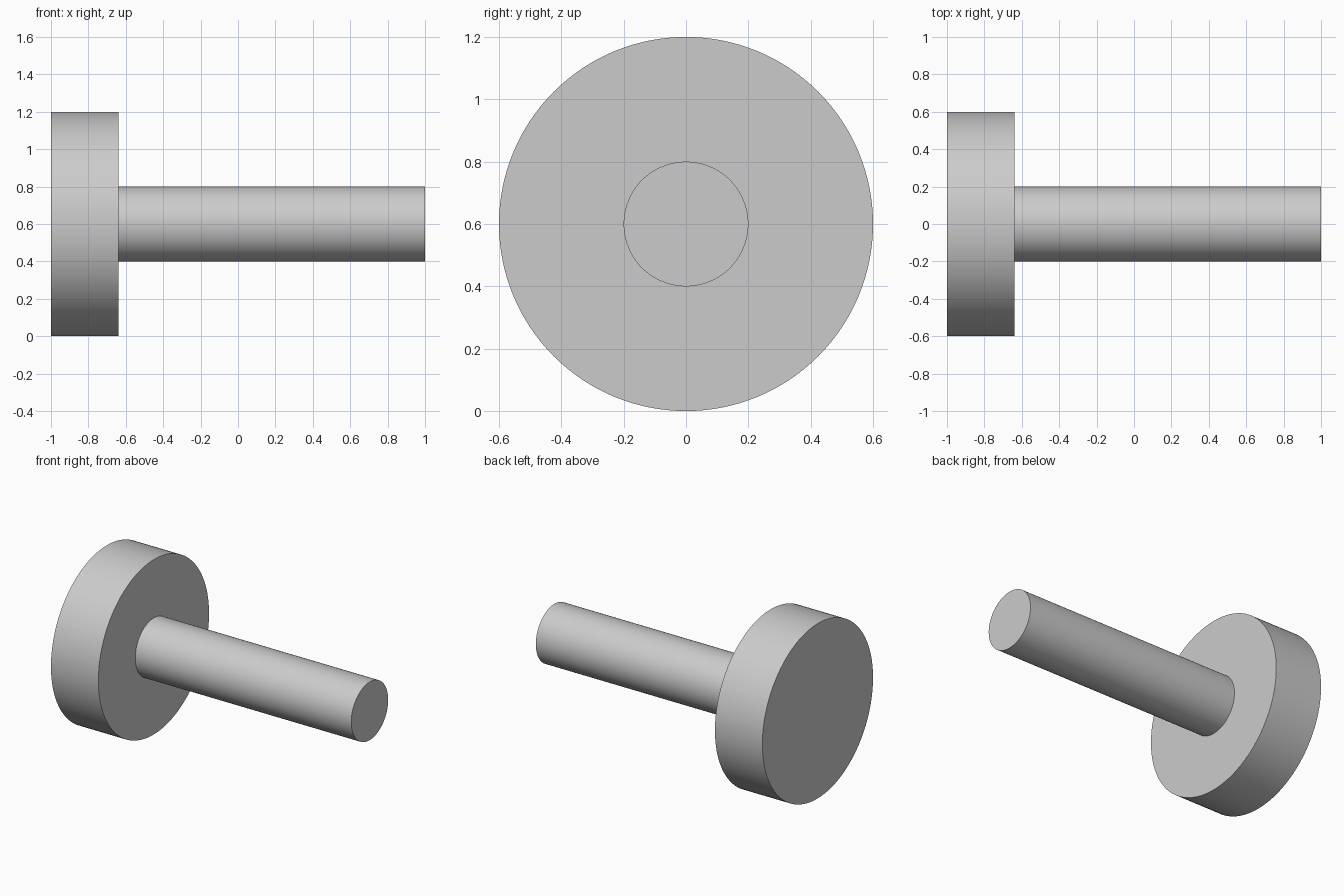
import bpy, bmesh, math
from mathutils import Vector

old = bpy.data.objects.get("Cube")
if old:
    bpy.data.objects.remove(old, do_unlink=True)

# Plain grey metal
GREY = (0.6, 0.6, 0.6, 1.0)
mat = bpy.data.materials.new("grey_metal")
mat.use_nodes = True
mat.diffuse_color = GREY
mat.node_tree.nodes["Principled BSDF"].inputs["Base Color"].default_value = GREY

AXIS_Z = 0.6
SIDES = 128


def lathe_x(name, profile):
    """Turn an (x, radius) profile around the horizontal axis."""
    bm = bmesh.new()
    rings = []
    for x, r in profile:
        angles = [2 * math.pi * i / SIDES for i in range(SIDES)]
        rings.append([bm.verts.new((x, r * math.cos(a), r * math.sin(a))) for a in angles])
    for a, b in zip(rings, rings[1:]):
        for i in range(SIDES):
            j = (i + 1) % SIDES
            bm.faces.new((a[i], a[j], b[j], b[i]))
    # Flat end caps
    bm.faces.new(rings[0])
    bm.faces.new(rings[-1])
    bmesh.ops.recalc_face_normals(bm, faces=bm.faces)
    mesh = bpy.data.meshes.new(name)
    bm.to_mesh(mesh)
    bm.free()
    mesh.materials.append(mat)
    obj = bpy.data.objects.new(name, mesh)
    bpy.context.collection.objects.link(obj)
    obj.location = Vector((0, 0, AXIS_Z))
    bpy.ops.object.select_all(action='DESELECT')
    obj.select_set(True)
    bpy.context.view_layer.objects.active = obj
    bpy.ops.object.shade_smooth_by_angle(angle=math.radians(30))
    return obj


# Wide disc head, shoulder and plain round shaft as one closed turned part
lathe_x("headed_pin", [(-1.0, 0.6), (-0.64, 0.6), (-0.64, 0.2), (1.0, 0.2)])
